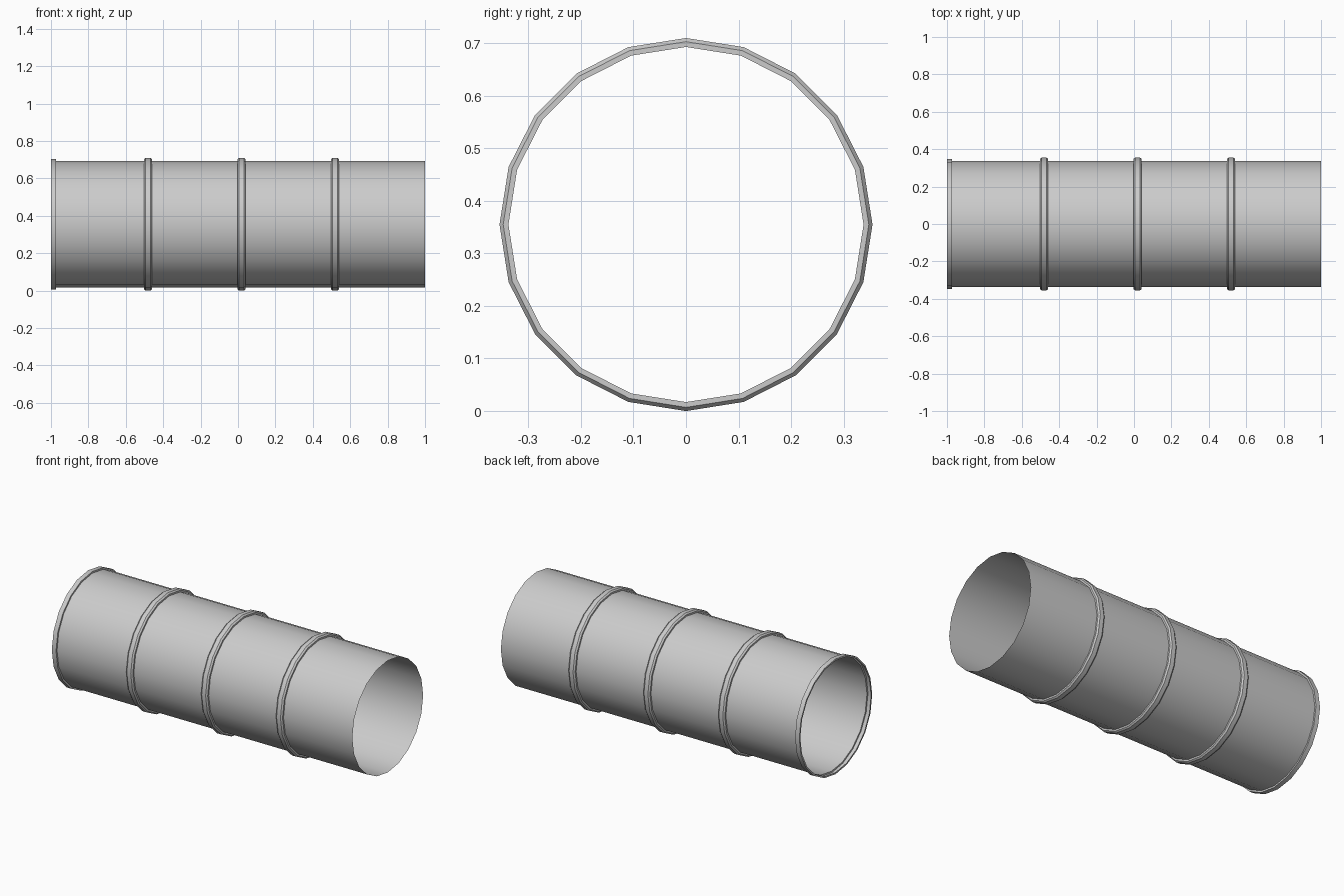
import bpy, bmesh
from math import sin, cos, pi, radians

if "Cube" in bpy.data.objects:
    bpy.data.objects.remove(bpy.data.objects["Cube"])

SIDES = 20
R = 0.338          # pipe wall
STEP = 0.348       # shoulder of each rib and end collar
CREST = 0.355      # top of each rib
HALF = 0.022       # half width of a rib

# Lengthwise profile (x, radius): end collar, three ribs, plain open end
profile = [(-1.0, R), (-1.0, STEP), (-0.972, STEP), (-0.972, R)]
for x in (-0.481, 0.019, 0.519):
    profile += [(x - HALF, R), (x - HALF, STEP), (x - HALF + 0.009, CREST),
                (x + HALF - 0.009, CREST), (x + HALF, STEP), (x + HALF, R)]
profile.append((1.0, R))

# Revolve the profile around the x axis as a thin shell
bm = bmesh.new()
rings = []
for x, r in profile:
    rings.append([bm.verts.new((x, r * sin(2 * pi * i / SIDES),
                                CREST + r * cos(2 * pi * i / SIDES)))
                  for i in range(SIDES)])
for a, b in zip(rings, rings[1:]):
    for i in range(SIDES):
        j = (i + 1) % SIDES
        bm.faces.new((a[i], a[j], b[j], b[i]))
for f in bm.faces:
    f.normal_update()
# Make the wall face outward
wall = max(bm.faces, key=lambda f: f.calc_area())
c = wall.calc_center_median()
if wall.normal.y * c.y + wall.normal.z * (c.z - CREST) < 0:
    bmesh.ops.reverse_faces(bm, faces=bm.faces[:])

mesh = bpy.data.meshes.new("ribbed_pipe")
bm.to_mesh(mesh)
bm.free()
pipe = bpy.data.objects.new("ribbed_pipe", mesh)
bpy.context.collection.objects.link(pipe)

# Smooth around the pipe, sharp at rib edges
bpy.context.view_layer.objects.active = pipe
pipe.select_set(True)
bpy.ops.object.shade_smooth_by_angle(angle=radians(30))
